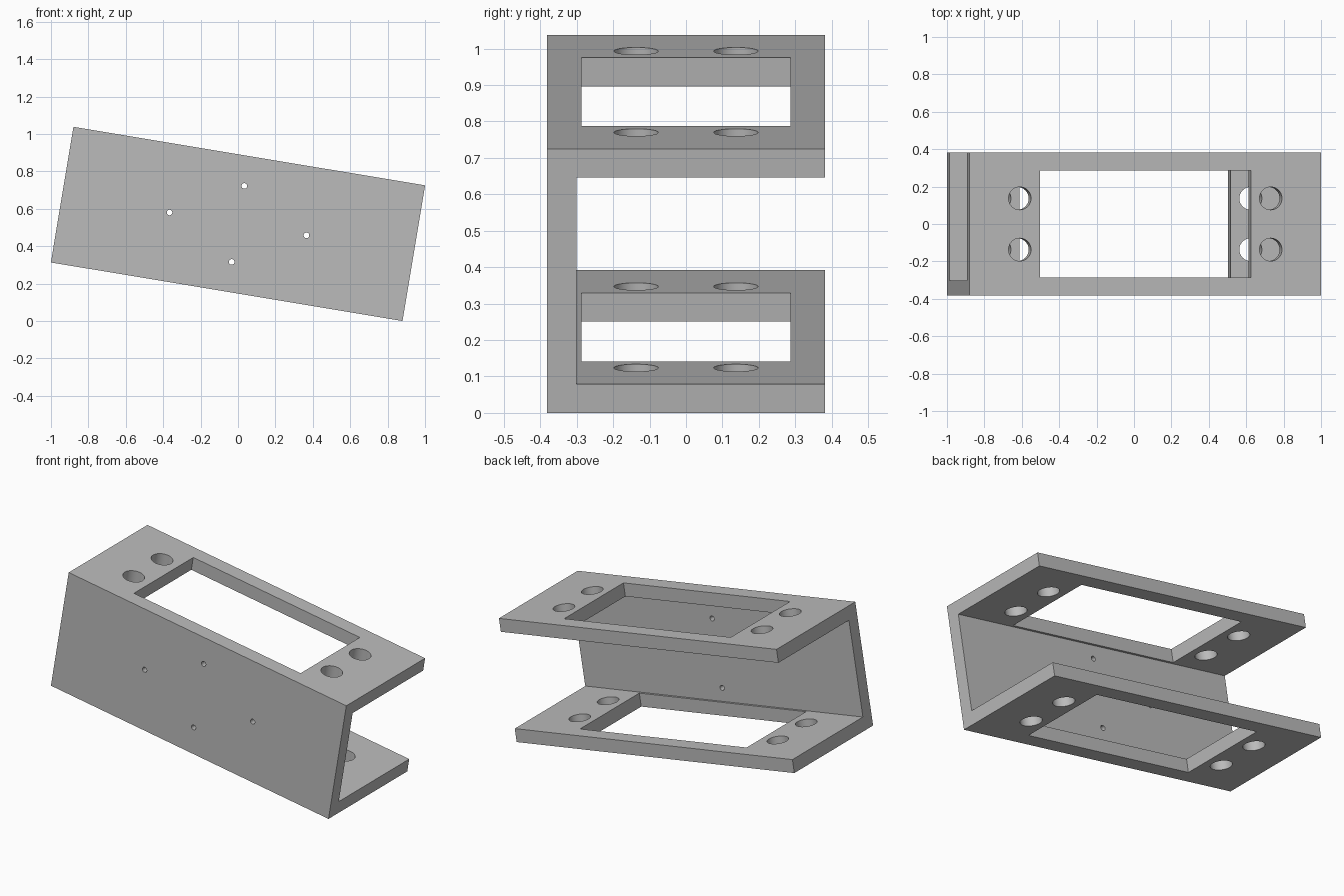
import bpy, bmesh, math
from mathutils import Matrix

if "Cube" in bpy.data.objects:
    bpy.data.objects.remove(bpy.data.objects["Cube"], do_unlink=True)

LENGTH, DEPTH, HEIGHT, WALL = 1.906, 0.762, 0.735, 0.08
TILT = math.radians(9.45)
CENTRE_Z = (LENGTH * math.sin(TILT) + HEIGHT * math.cos(TILT)) / 2

grey = bpy.data.materials.new("light grey metal")
grey.use_nodes = True
colour = (0.5, 0.5, 0.5, 1)
grey.diffuse_color = colour
grey.node_tree.nodes["Principled BSDF"].inputs["Base Color"].default_value = colour


def add_object(name, bm):
    bmesh.ops.recalc_face_normals(bm, faces=bm.faces)
    mesh = bpy.data.meshes.new(name)
    bm.to_mesh(mesh)
    bm.free()
    mesh.materials.append(grey)
    obj = bpy.data.objects.new(name, mesh)
    bpy.context.collection.objects.link(obj)
    return obj


def add_drill(bm, radius, place, sides=48):
    bmesh.ops.create_cone(bm, cap_ends=True, segments=sides, radius1=radius,
                          radius2=radius, depth=1.0, matrix=place)


# C-shaped profile extruded along the length, open at the back
front, back, top = -DEPTH / 2, DEPTH / 2, HEIGHT / 2
upper = [(back, top - WALL), (back, top), (front, top)]
lower = [(y, -z) for y, z in reversed(upper)]
inner = [(front + WALL, -top + WALL), (front + WALL, top - WALL)]
bm = bmesh.new()
profile = bm.faces.new([bm.verts.new((-LENGTH / 2, y, z))
                        for y, z in upper + lower + inner])
ends = bmesh.ops.extrude_face_region(bm, geom=[profile])["geom"]
bmesh.ops.translate(bm, vec=(LENGTH, 0, 0),
                    verts=[v for v in ends if isinstance(v, bmesh.types.BMVert)])
bracket = add_object("channel_bracket", bm)

# Rectangular window and four large holes through both flanges
bm = bmesh.new()
bmesh.ops.create_cube(bm, size=1, matrix=Matrix.Diagonal((1.144, 0.574, 1, 1)))
for x in (-0.68, 0.68):
    for y in (-0.137, 0.137):
        add_drill(bm, 0.061, Matrix.Translation((x, y, 0)))
flange_cutter = add_object("flange_cutter", bm)

# Four small screw holes in a diamond through the front wall
bm = bmesh.new()
for x, z in ((-0.371, 0), (0.371, 0), (0, 0.206), (0, -0.206)):
    add_drill(bm, 0.015, Matrix.Translation((x, front, z))
              @ Matrix.Rotation(math.pi / 2, 4, "X"), 24)
screw_cutter = add_object("screw_cutter", bm)

# Cut, then discard the cutters
bpy.ops.object.select_all(action="DESELECT")
bpy.context.view_layer.objects.active = bracket
bracket.select_set(True)
for cutter in (flange_cutter, screw_cutter):
    cutter.hide_render = True
    cut = bracket.modifiers.new("cut", "BOOLEAN")
    cut.operation = "DIFFERENCE"
    cut.solver = "EXACT"
    cut.object = cutter
    bpy.ops.object.modifier_apply(modifier=cut.name)
    bpy.data.objects.remove(cutter, do_unlink=True)

# Smooth the hole walls and tilt the bracket
bpy.ops.object.shade_smooth_by_angle(angle=math.radians(30))
bracket.data.transform(Matrix.Translation((0, 0, CENTRE_Z))
                       @ Matrix.Rotation(TILT, 4, "Y"))
